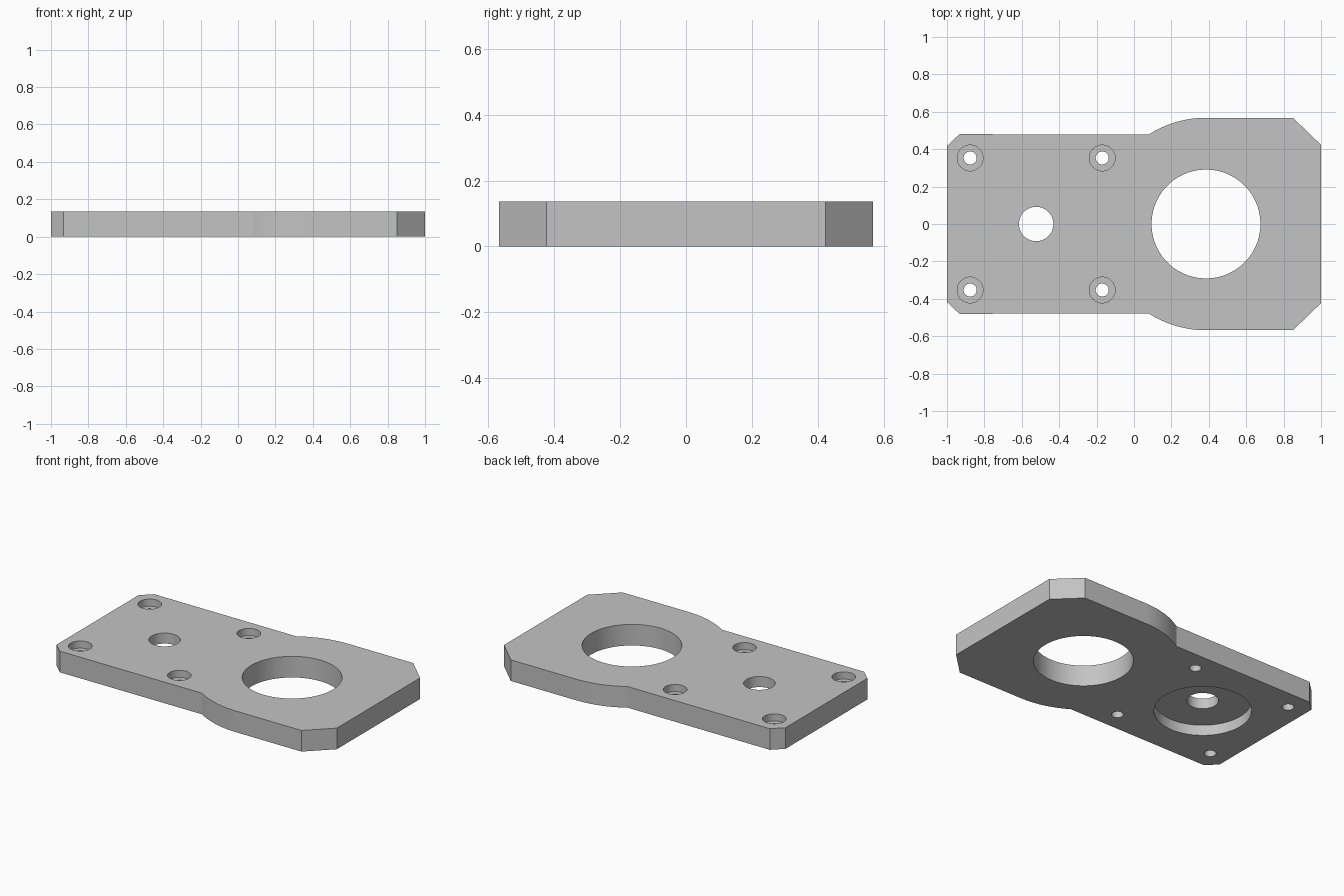
import bpy
import bmesh
import math

cube = bpy.data.objects.get("Cube")
if cube:
    bpy.data.objects.remove(cube, do_unlink=True)

THICK = 0.136
BIG_X, BIG_R = 0.385, 0.568      # rounded shoulder, concentric with the large bore
SMALL_X = -0.523                 # centre of the hole pattern
HALF_PITCH = 0.353

# One plain grey metal
metal = bpy.data.materials.new("grey metal")
metal.use_nodes = True
grey = (0.55, 0.55, 0.55, 1.0)
metal.diffuse_color = grey
metal.node_tree.nodes["Principled BSDF"].inputs["Base Color"].default_value = grey


def add_object(name, bm):
    bmesh.ops.recalc_face_normals(bm, faces=bm.faces)
    mesh = bpy.data.meshes.new(name)
    bm.to_mesh(mesh)
    bm.free()
    mesh.materials.append(metal)
    obj = bpy.data.objects.new(name, mesh)
    bpy.context.collection.objects.link(obj)
    return obj


def prism(name, outline, z0, z1):
    bm = bmesh.new()
    face = bm.faces.new([bm.verts.new((x, y, z0)) for x, y in outline])
    new = bmesh.ops.extrude_face_region(bm, geom=[face])["geom"]
    verts = [v for v in new if isinstance(v, bmesh.types.BMVert)]
    bmesh.ops.translate(bm, verts=verts, vec=(0, 0, z1 - z0))
    return add_object(name, bm)


def circle(x, y, r, sides=64):
    return [(x + r * math.cos(math.tau * i / sides),
             y + r * math.sin(math.tau * i / sides)) for i in range(sides)]


# Plate outline: back half, then mirrored to the front
start = math.acos((0.08 - BIG_X) / BIG_R)
steps = 12
half = [(-1, 0.417), (-0.933, 0.48)]
for i in range(steps + 1):
    a = start + (math.pi / 2 - start) * i / steps
    half.append((BIG_X + BIG_R * math.cos(a), BIG_R * math.sin(a)))
half += [(0.85, BIG_R), (1, 0.423)]
outline = half + [(x, -y) for x, y in reversed(half)]
plate = prism("mounting_plate", outline, 0, THICK)

# Cutters: bores, underside recess and counterbored screw holes
cutters = [
    prism("large_bore", circle(BIG_X, 0, 0.291, 96), -0.1, 0.3),
    prism("shaft_hole", circle(SMALL_X, 0, 0.092), -0.1, 0.3),
    prism("underside_recess", circle(SMALL_X, 0, 0.285, 96), -0.1, THICK / 2),
]
for sx in (-1, 1):
    for sy in (-1, 1):
        x, y = SMALL_X + sx * HALF_PITCH, sy * HALF_PITCH
        cutters.append(prism("screw_hole", circle(x, y, 0.035, 32), -0.1, 0.3))
        cutters.append(prism("counterbore", circle(x, y, 0.069, 48), THICK - 0.046, 0.3))

bpy.ops.object.select_all(action='DESELECT')
plate.select_set(True)
bpy.context.view_layer.objects.active = plate
for cutter in cutters:
    cutter.hide_render = True
    mod = plate.modifiers.new(cutter.name, 'BOOLEAN')
    mod.operation = 'DIFFERENCE'
    mod.solver = 'EXACT'
    mod.object = cutter
    bpy.ops.object.modifier_apply(modifier=mod.name)
    bpy.data.objects.remove(cutter, do_unlink=True)

# Smooth round walls, crisp rims
bpy.ops.object.shade_smooth_by_angle(angle=math.radians(25))
